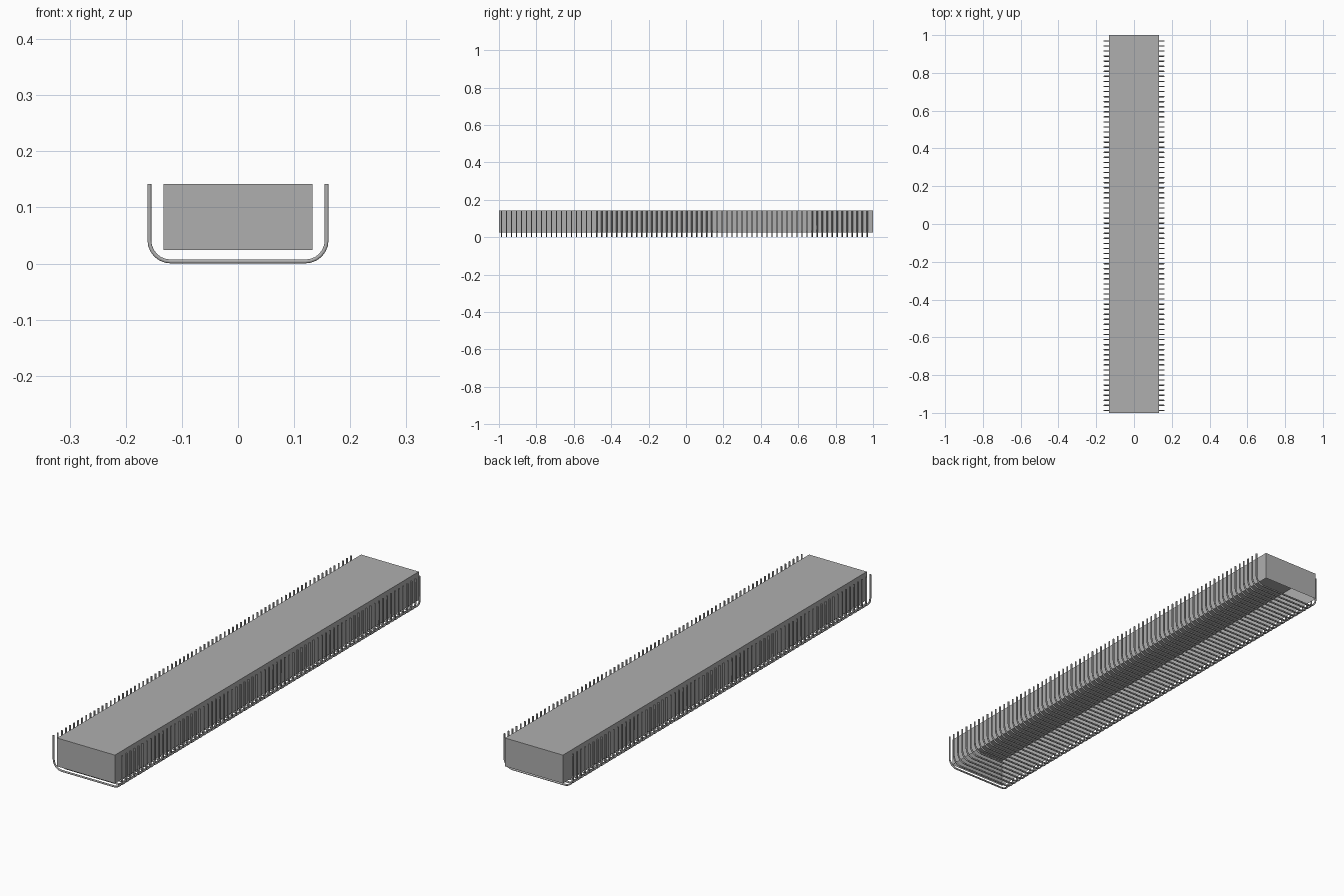
import bpy, bmesh, math
from mathutils import Vector

if "Cube" in bpy.data.objects:
    bpy.data.objects.remove(bpy.data.objects["Cube"])

grey = bpy.data.materials.new("mid_grey")
grey.diffuse_color = (0.43, 0.43, 0.43, 1)
grey.use_nodes = True
grey.node_tree.nodes["Principled BSDF"].inputs["Base Color"].default_value = grey.diffuse_color


def finish(bm, name):
    bmesh.ops.recalc_face_normals(bm, faces=bm.faces)
    mesh = bpy.data.meshes.new(name)
    bm.to_mesh(mesh)
    bm.free()
    mesh.materials.append(grey)
    obj = bpy.data.objects.new(name, mesh)
    bpy.context.collection.objects.link(obj)
    return obj


# Long body: a box shell, open underneath
bm = bmesh.new()
bmesh.ops.create_cube(bm, size=1)
for v in bm.verts:
    v.co = Vector((v.co.x * 0.266, v.co.y * 2, 0.083 + v.co.z * 0.118))
under = [f for f in bm.faces if f.calc_center_median().z < 0.03]
bmesh.ops.delete(bm, geom=under, context='FACES_ONLY')
finish(bm, "long_body")

# U-shaped wire path with rounded lower corners (x, z)
R, HALF, TOP, BEND = 0.0037, 0.158, 0.142, 0.038
STEPS, SIDES = 6, 8
right = [(HALF, TOP, 0.0)]
for i in range(STEPS + 1):
    a = math.pi / 2 * i / STEPS
    right.append((HALF - BEND + BEND * math.cos(a), R + BEND - BEND * math.sin(a), a))
left = [(-x, z, math.pi - a) for x, z, a in reversed(right)]
path = right + left

# One wire rib: rings swept along the path
bm = bmesh.new()
rings = []
for x, z, a in path:
    ring = []
    for k in range(SIDES):
        t = 2 * math.pi * (k + 0.5) / SIDES
        out, along = R * math.cos(t), R * math.sin(t)
        ring.append(bm.verts.new((x + out * math.cos(a), along, z - out * math.sin(a))))
    rings.append(ring)
for r0, r1 in zip(rings, rings[1:]):
    for k in range(SIDES):
        n = (k + 1) % SIDES
        bm.faces.new((r0[k], r0[n], r1[n], r1[k]))
bm.faces.new(rings[0])
bm.faces.new(rings[-1])
ribs = finish(bm, "wire_ribs")
for p in ribs.data.polygons:
    p.use_smooth = len(p.vertices) == 4

# Row of ribs along the body
COUNT, FIRST, LAST = 74, -0.987, 0.969
ribs.location.y = FIRST
row = ribs.modifiers.new("row", 'ARRAY')
row.count = COUNT
row.use_relative_offset = False
row.use_constant_offset = True
row.constant_offset_displace = (0, (LAST - FIRST) / (COUNT - 1), 0)
